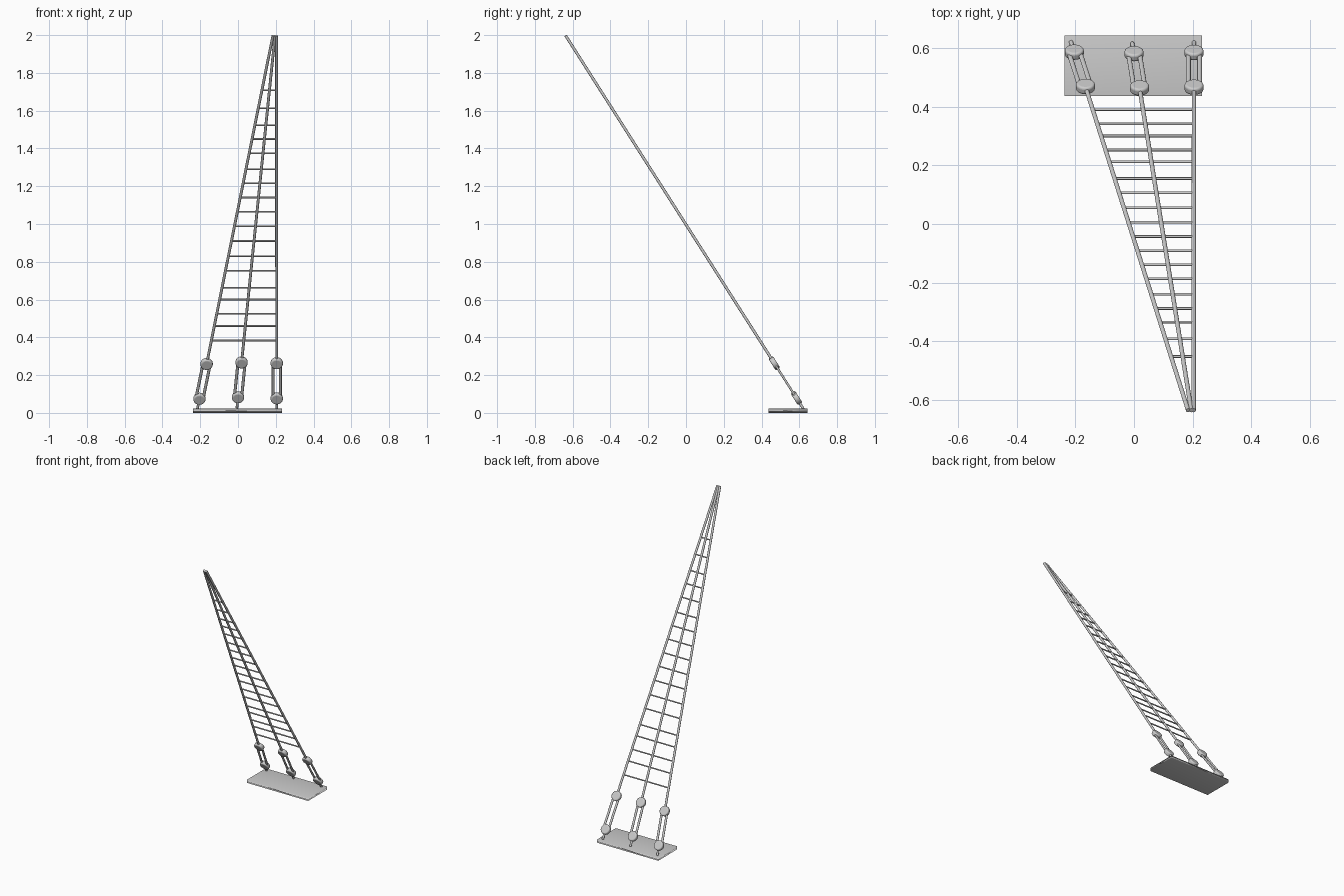
import bpy
from mathutils import Matrix, Vector

if "Cube" in bpy.data.objects:
    bpy.data.objects.remove(bpy.data.objects["Cube"])

SLOPE = 0.637


def on_plane(x, z):
    """Point on the leaning plane shared by all the rigging."""
    return Vector((x, -0.639 + SLOPE * (2.0 - z), z))


NORMAL = Vector((0, 1, SLOPE)).normalized()


def smooth(ob):
    bpy.ops.object.shade_smooth_by_angle(angle=0.7)
    return ob


def rod(name, a, b, r, sides=12, flat=1.0):
    """Cylinder from a to b, optionally flattened along the plane normal."""
    d = b - a
    z = d.normalized()
    x = z.cross(NORMAL).normalized()
    turn = Matrix((x, z.cross(x), z)).transposed()
    bpy.ops.mesh.primitive_cylinder_add(vertices=sides, radius=r, depth=d.length, location=(a + b) / 2)
    ob = bpy.context.object
    ob.name = name
    ob.rotation_euler = turn.to_euler()
    ob.scale = (1, flat, 1)
    return smooth(ob)


def deadeye(name, p):
    # rounded disc lying in the rigging plane
    bpy.ops.mesh.primitive_cylinder_add(vertices=32, radius=0.0325, depth=0.028, location=p)
    ob = bpy.context.object
    ob.name = name
    ob.rotation_euler = NORMAL.to_track_quat('Z', 'Y').to_euler()
    bev = ob.modifiers.new("round", 'BEVEL')
    bev.width = 0.008
    bev.segments = 4
    return smooth(ob)


# base plate
bpy.ops.mesh.primitive_cube_add(size=1, location=(-0.003, 0.541, 0.011))
plate = bpy.context.object
plate.name = "channel_plate"
plate.scale = (0.47, 0.206, 0.022)
bpy.ops.object.shade_smooth()

# shrouds: (lower x, lower z, upper x, upper z, top x)
SHROUDS = [(-0.204, 0.075, -0.166, 0.259, 0.185),
           (0.0, 0.083, 0.019, 0.267, 0.196),
           (0.205, 0.077, 0.205, 0.263, 0.204)]

for i, (xl, zl, xu, zu, xt) in enumerate(SHROUDS, 1):
    low, high = on_plane(xl, zl), on_plane(xu, zu)
    rod(f"shroud_{i}", high, on_plane(xt, 1.997), 0.0075)
    deadeye(f"lower_deadeye_{i}", low)
    deadeye(f"upper_deadeye_{i}", high)
    # pair of lanyards between the deadeyes
    side = (high - low).normalized().cross(NORMAL) * 0.019
    for s, word in ((-1, "left"), (1, "right")):
        rod(f"lanyard_{i}_{word}", low + side * s, high + side * s, 0.008, flat=0.75)
    # link down to the plate
    foot = low + (low - high).normalized() * 0.066
    rod(f"chain_link_{i}", low, foot, 0.007)

# ratlines
LEVELS = [0.383, 0.46, 0.525, 0.60, 0.663, 0.753, 0.83, 0.91, 0.988, 1.064,
          1.14, 1.215, 1.29, 1.374, 1.45, 1.523, 1.613, 1.708]
for i, z in enumerate(LEVELS, 1):
    ends = [on_plane(xu + (xt - xu) * (z - zu) / (1.997 - zu), z)
            for _, _, xu, zu, xt in (SHROUDS[0], SHROUDS[2])]
    rod(f"ratline_{i}", ends[0], ends[1], 0.0045, 10)
